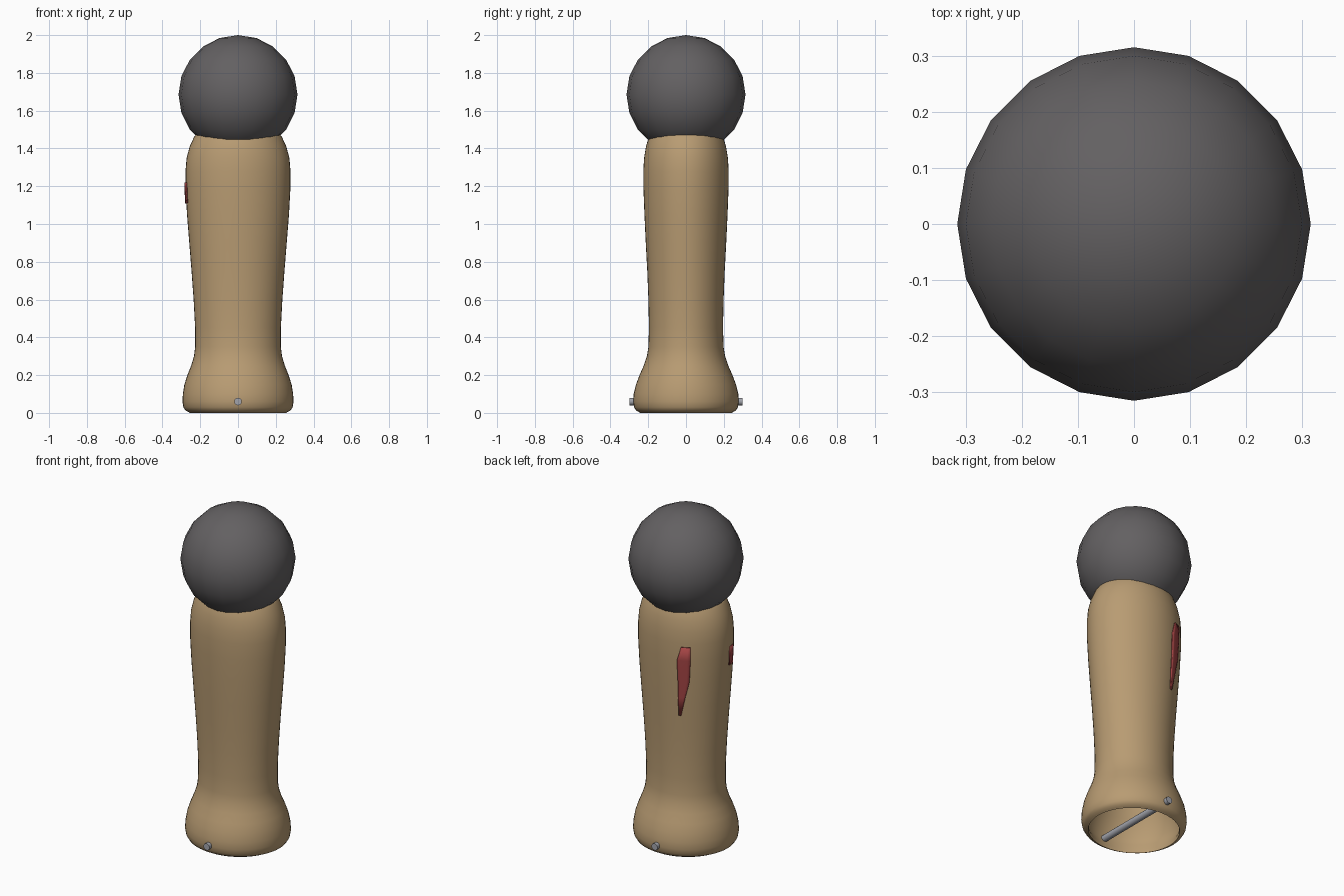
import bpy, bmesh
from math import cos, sin, pi, radians

if "Cube" in bpy.data.objects:
    bpy.data.objects.remove(bpy.data.objects["Cube"])


def material(name, rgb):
    m = bpy.data.materials.new(name)
    m.diffuse_color = (*rgb, 1)
    m.use_nodes = True
    m.node_tree.nodes["Principled BSDF"].inputs["Base Color"].default_value = m.diffuse_color
    return m


TAN = material("tan", (0.48, 0.33, 0.17))
CHARCOAL = material("charcoal", (0.125, 0.118, 0.122))
STEEL = material("steel", (0.36, 0.37, 0.41))
RED = material("red", (0.38, 0.06, 0.06))


def finish(bm, name, mat, smooth=40):
    bmesh.ops.recalc_face_normals(bm, faces=bm.faces)
    me = bpy.data.meshes.new(name)
    bm.to_mesh(me)
    bm.free()
    me.materials.append(mat)
    ob = bpy.data.objects.new(name, me)
    bpy.context.collection.objects.link(ob)
    bpy.ops.object.select_all(action='DESELECT')
    ob.select_set(True)
    bpy.context.view_layer.objects.active = ob
    bpy.ops.object.shade_smooth_by_angle(angle=radians(smooth))
    return ob


# Oval handle profile from the bottom up: (z, half width x, half depth y)
PROFILE = [(0.005, 0.262, 0.250), (0.012, 0.278, 0.264), (0.03, 0.289, 0.275),
           (0.06, 0.294, 0.280), (0.10, 0.292, 0.277), (0.15, 0.284, 0.265),
           (0.20, 0.268, 0.246), (0.25, 0.248, 0.224), (0.30, 0.233, 0.207),
           (0.35, 0.227, 0.199), (0.45, 0.227, 0.196), (0.60, 0.235, 0.199),
           (0.75, 0.246, 0.205), (0.90, 0.258, 0.213), (1.05, 0.270, 0.220),
           (1.18, 0.277, 0.225), (1.28, 0.278, 0.226), (1.35, 0.272, 0.222),
           (1.41, 0.256, 0.212), (1.46, 0.233, 0.197), (1.50, 0.205, 0.175)]


def oval_at(z):
    for (z0, x0, y0), (z1, x1, y1) in zip(PROFILE, PROFILE[1:]):
        if z <= z1:
            t = (z - z0) / (z1 - z0)
            return x0 + t * (x1 - x0), y0 + t * (y1 - y0)
    return PROFILE[-1][1:]


# Hollow handle: inner wall down, rim, outer wall up
SIDES, WALL = 48, 0.025
inner = [(z, x - WALL, y - WALL) for z, x, y in PROFILE[3:-1][::-1]]
rim = [(0.02, 0.252, 0.240), (0.0, 0.255, 0.243)]
bm = bmesh.new()
rings = []
for z, rx, ry in inner + rim + PROFILE:
    rings.append([bm.verts.new((rx * cos(2 * pi * i / SIDES), ry * sin(2 * pi * i / SIDES), z))
                  for i in range(SIDES)])
for a, b in zip(rings, rings[1:]):
    for i in range(SIDES):
        j = (i + 1) % SIDES
        bm.faces.new((a[i], a[j], b[j], b[i]))
bm.faces.new(rings[0])
bm.faces.new(rings[-1])
finish(bm, "handle", TAN, 60)

# Round knob
bm = bmesh.new()
bmesh.ops.create_uvsphere(bm, u_segments=20, v_segments=10, radius=0.315)
bmesh.ops.translate(bm, verts=bm.verts, vec=(0, 0, 1.685))
finish(bm, "knob", CHARCOAL)

# Cross pin through the foot
bpy.ops.mesh.primitive_cylinder_add(vertices=20, radius=0.02, depth=0.6,
                                    location=(0, 0, 0.06), rotation=(pi / 2, 0, 0))
pin = bpy.context.object
pin.name = "cross_pin"
pin.data.materials.append(STEEL)
bpy.ops.object.shade_smooth_by_angle(angle=radians(40))


# Thin painted plates that follow the handle: rows of (z, start angle, end angle)
def plate(name, rows, cols=4, gap=0.004):
    bm = bmesh.new()
    grid = []
    for z, a0, a1 in rows:
        rx, ry = oval_at(z)
        angles = [radians(a0 + (a1 - a0) * c / cols) for c in range(cols + 1)]
        grid.append([bm.verts.new(((rx + gap) * cos(a), (ry + gap) * sin(a), z)) for a in angles])
    for a, b in zip(grid, grid[1:]):
        for c in range(cols):
            bm.faces.new((a[c], a[c + 1], b[c + 1], b[c]))
    ob = finish(bm, name, RED)
    mod = ob.modifiers.new("thickness", 'SOLIDIFY')
    mod.thickness = 0.006
    mod.offset = 0


plate("back_stripe", [(0.84, 111, 114), (0.95, 110, 119), (1.05, 110, 124),
                      (1.18, 109, 125), (1.26, 114, 125)])
plate("side_stripe", [(1.11, 184, 195), (1.18, 184, 195), (1.22, 184, 195)])
